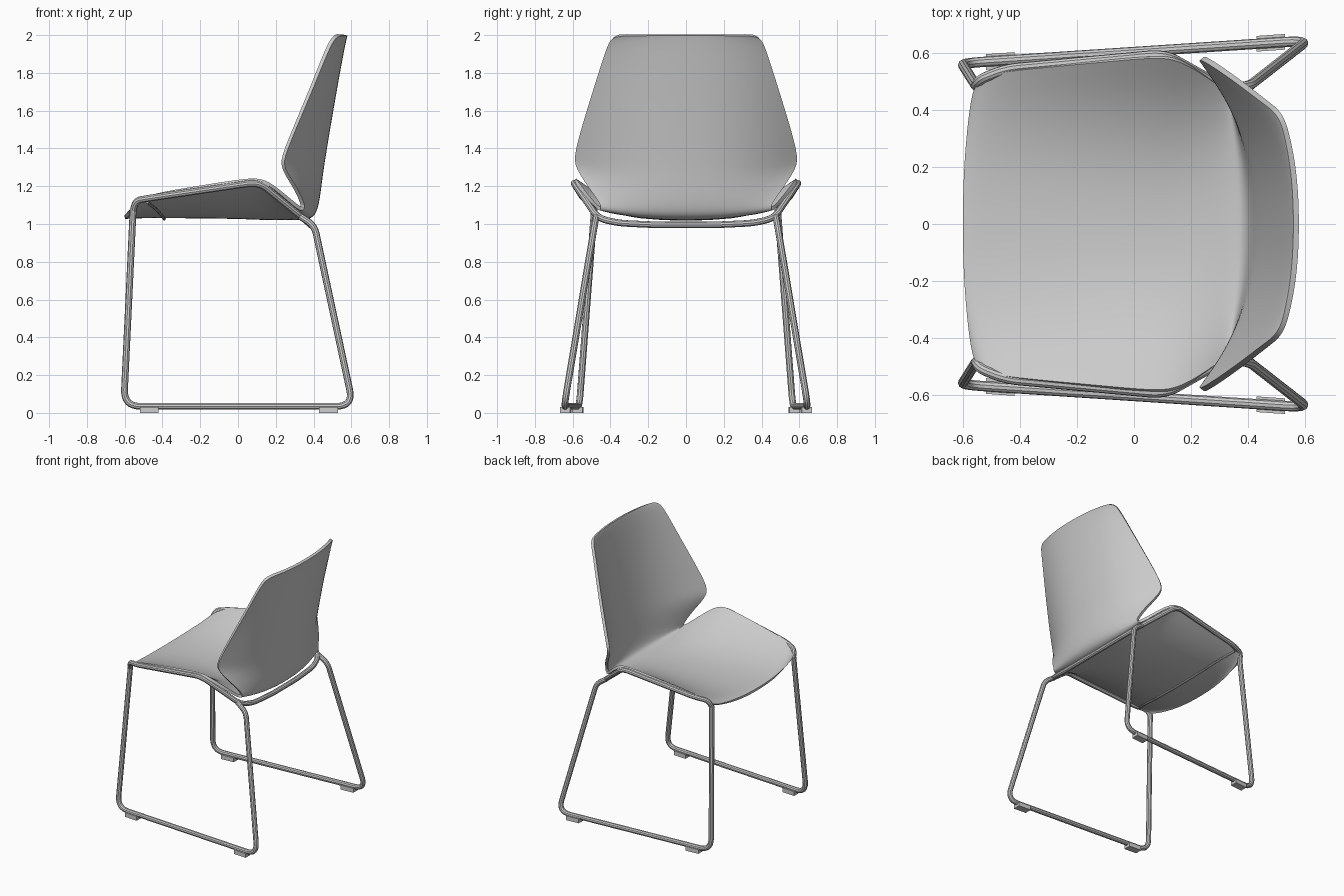
import bpy, bmesh
from mathutils import Vector

if "Cube" in bpy.data.objects:
    bpy.data.objects.remove(bpy.data.objects["Cube"])

grey = bpy.data.materials.new("light grey")
grey.use_nodes = True
grey.diffuse_color = (0.6, 0.6, 0.6, 1)
grey.node_tree.nodes["Principled BSDF"].inputs["Base Color"].default_value = (0.6, 0.6, 0.6, 1)


def link(name, data):
    obj = bpy.data.objects.new(name, data)
    data.materials.append(grey)
    bpy.context.collection.objects.link(obj)
    return obj


def activate(obj):
    bpy.ops.object.select_all(action='DESELECT')
    obj.select_set(True)
    bpy.context.view_layer.objects.active = obj


def rounded(points, radius, steps=8):
    """Replace each inner corner of a path by a smooth bend."""
    pts = [Vector(p) for p in points]
    out = [pts[0]]
    for a, b, c in zip(pts, pts[1:], pts[2:]):
        r = min(radius, (a - b).length * 0.48, (c - b).length * 0.48)
        p, q = b + (a - b).normalized() * r, b + (c - b).normalized() * r
        for i in range(steps + 1):
            t = i / steps
            out.append(p * (1 - t) ** 2 + b * 2 * t * (1 - t) + q * t * t)
    return out + [pts[-1]]


def tube(name, points, radius):
    curve = bpy.data.curves.new(name, 'CURVE')
    curve.dimensions = '3D'
    curve.bevel_depth = radius
    curve.bevel_resolution = 3
    curve.use_fill_caps = True
    spline = curve.splines.new('POLY')
    spline.points.add(len(points) - 1)
    for sp, p in zip(spline.points, points):
        sp.co = (*p, 1)
    obj = link(name, curve)
    activate(obj)
    bpy.ops.object.convert(target='MESH')
    bpy.ops.object.shade_smooth_by_angle()


def mirrored(half):
    """Continue a path across the centre plane."""
    return half + [Vector((p[0], -p[1], p[2])) for p in reversed(half)]


# Seat shell: stations from front lip to top of back (centre x, z, edge x, y, z)
stations = [
    (-.60, 1.035, -.56, .46, 1.075), (-.57, 1.04, -.54, .515, 1.11),
    (-.48, 1.04, -.47, .54, 1.15), (-.20, 1.04, -.2, .565, 1.195),
    (.04, 1.035, .05, .59, 1.235), (.13, 1.03, .14, .59, 1.235),
    (.23, 1.03, .24, .53, 1.155), (.32, 1.03, .325, .465, 1.08),
    (.385, 1.035, .345, .445, 1.08), (.41, 1.07, .34, .455, 1.115),
    (.425, 1.14, .30, .52, 1.2), (.44, 1.26, .23, .58, 1.3),
    (.455, 1.36, .24, .59, 1.37), (.505, 1.66, .37, .50, 1.67),
    (.55, 1.91, .465, .425, 1.91), (.565, 1.98, .50, .40, 1.98),
    (.57, 2.0, .525, .36, 2.0)]
N = 12
bm = bmesh.new()
rows = []
for cx, cz, ex, ey, ez in stations:
    row = []
    for i in range(N + 1):
        t = 2 * i / N - 1
        k = abs(t) ** 2.3
        row.append(bm.verts.new((cx + (ex - cx) * k, ey * t, cz + (ez - cz) * k)))
    rows.append(row)
for r0, r1 in zip(rows, rows[1:]):
    for i in range(N):
        bm.faces.new((r0[i], r1[i], r1[i + 1], r0[i + 1]))
bmesh.ops.recalc_face_normals(bm, faces=bm.faces)
mesh = bpy.data.meshes.new("seat_shell")
bm.to_mesh(mesh)
bm.free()
shell = link("seat_shell", mesh)
sub = shell.modifiers.new("smooth", 'SUBSURF')
sub.levels = sub.render_levels = 2
solid = shell.modifiers.new("thickness", 'SOLIDIFY')
solid.thickness = 0.02
solid.offset = 0
activate(shell)
bpy.ops.object.convert(target='MESH')
bpy.ops.object.shade_smooth_by_angle()

# Support rail: along one side, across under the back, along the other side
half_rail = [Vector(p) for p in [
    (-.555, .485, 1.07), (-.54, .51, 1.125), (-.45, .545, 1.14),
    (.11, .597, 1.222), (.345, .465, 1.03), (.375, .36, 1.005), (.385, .15, .995)]]
tube("support_rail", rounded(mirrored(half_rail), 0.06), 0.018)

# Thin brace under the front of the seat
half_brace = [Vector(p) for p in [
    (-.48, .515, 1.115), (-.43, .41, 1.075), (-.40, .27, 1.04), (-.39, .1, 1.027)]]
tube("front_brace", rounded(mirrored(half_brace), 0.06), 0.008)

# Sled legs with floor runner and two foot pads on each side
for side, s in (("left", 1), ("right", -1)):
    path = [(-.555, .485 * s, 1.08), (-.605, .565 * s, .035), (.61, .645 * s, .035),
            (.405, .485 * s, .99), (.33, .475 * s, 1.04)]
    tube(side + "_sled_leg", rounded(path, 0.09), 0.018)
    for end, x, y in (("front", -.47, .573), ("rear", .48, .637)):
        bm = bmesh.new()
        bmesh.ops.create_cube(bm, size=1)
        for v in bm.verts:
            v.co = (x + v.co.x * .1, s * (y + v.co.x * .007) + v.co.y * .055, .016 + v.co.z * .032)
        pad = bpy.data.meshes.new(side + "_pad")
        bm.to_mesh(pad)
        bm.free()
        link(f"{side}_{end}_foot_pad", pad)
